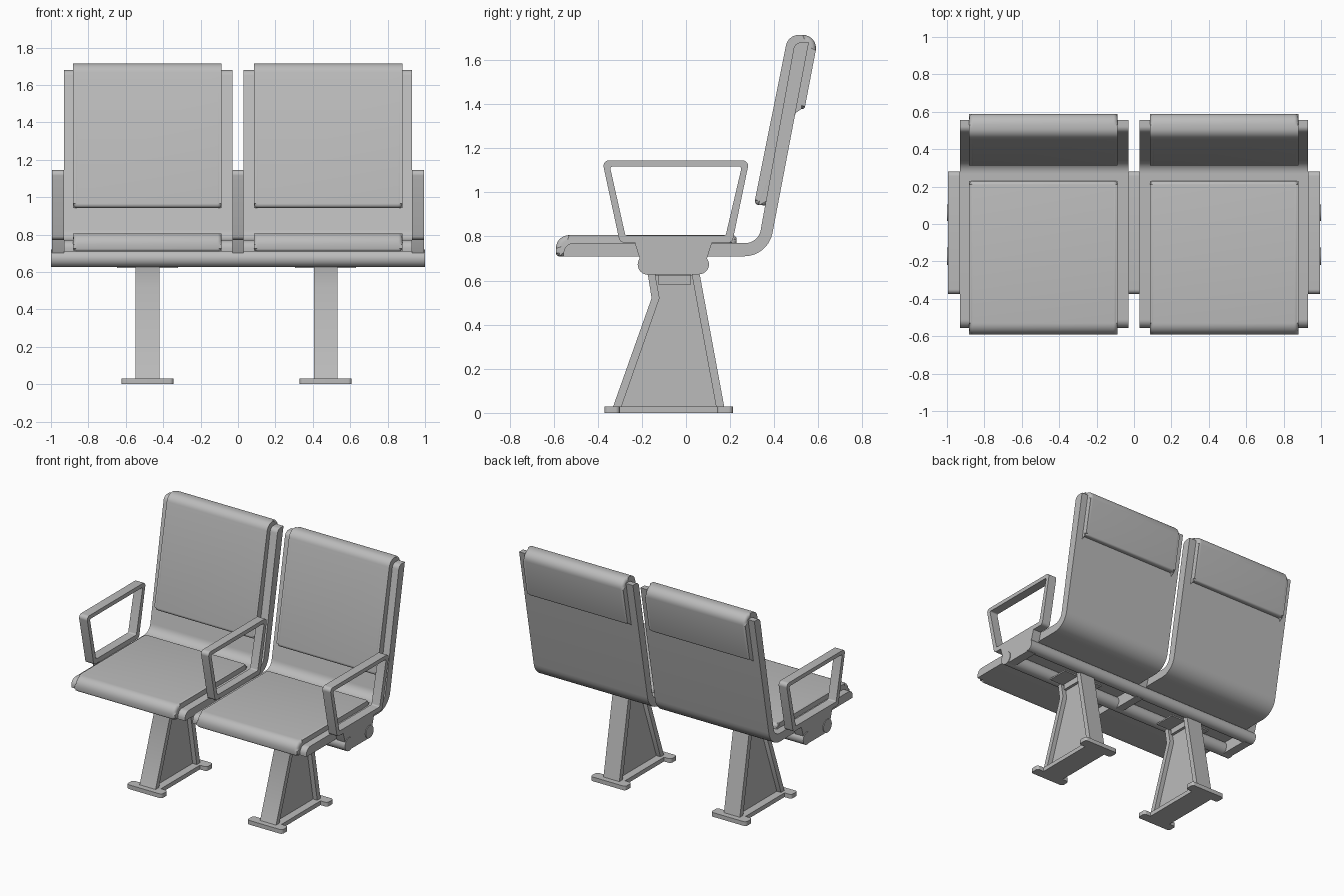
import bpy, bmesh, math
from mathutils import Vector

cube = bpy.data.objects.get("Cube")
if cube:
    bpy.data.objects.remove(cube, do_unlink=True)

grey = bpy.data.materials.new("light_grey")
grey.use_nodes = True
colour = (0.5, 0.5, 0.5, 1)
grey.diffuse_color = colour
grey.node_tree.nodes["Principled BSDF"].inputs["Base Color"].default_value = colour


def fillet(corners, steps=8):
    """Turn (a, b, radius) corners into a closed outline with true arcs."""
    out = []
    for i, (a, b, r) in enumerate(corners):
        p = Vector((a, b))
        if not r:
            out.append(p)
            continue
        u = (Vector(corners[i - 1][:2]) - p).normalized()
        v = (Vector(corners[(i + 1) % len(corners)][:2]) - p).normalized()
        half = u.angle(v) / 2
        centre = p + (u + v).normalized() * (r / math.sin(half))
        start = p + u * (r / math.tan(half)) - centre
        end = p + v * (r / math.tan(half)) - centre
        sweep = start.angle_signed(end)
        for k in range(steps + 1):
            t = -sweep * k / steps
            c, s = math.cos(t), math.sin(t)
            out.append(centre + Vector((start.x * c - start.y * s,
                                        start.x * s + start.y * c)))
    return out


def finish(name, bm):
    bmesh.ops.recalc_face_normals(bm, faces=bm.faces)
    mesh = bpy.data.meshes.new(name)
    bm.to_mesh(mesh)
    bm.free()
    mesh.materials.append(grey)
    for poly in mesh.polygons:
        poly.use_smooth = True
    mesh.set_sharp_from_angle(angle=math.radians(32))
    obj = bpy.data.objects.new(name, mesh)
    bpy.context.collection.objects.link(obj)
    return obj


def prism(name, corners, lo, hi, axis="x", hole=None, soft=0):
    """Extrude an outline along x (outline in y, z) or z (outline in x, y)."""
    bm = bmesh.new()

    def ring(points, d):
        return [bm.verts.new((d, p.x, p.y) if axis == "x" else (p.x, p.y, d))
                for p in points]

    def walls(a, b):
        for i in range(len(a)):
            bm.faces.new((a[i - 1], a[i], b[i], b[i - 1]))

    outline = fillet(corners)
    a, b = ring(outline, lo), ring(outline, hi)
    walls(a, b)
    if hole:
        inner = fillet(hole)
        c, d = ring(inner, lo), ring(inner, hi)
        walls(c, d)
        walls(a, c)
        walls(b, d)
    else:
        caps = [bm.faces.new(a), bm.faces.new(b)]
        if soft:
            rim = list({e for f in caps for e in f.edges})
            bmesh.ops.bevel(bm, geom=rim, offset=soft, segments=4,
                            profile=0.5, affect="EDGES", clamp_overlap=False)
    return finish(name, bm)


def bar(name, y, z, radius, lo, hi):
    circle = [(y + radius * math.cos(t * math.tau / 32),
               z + radius * math.sin(t * math.tau / 32), 0) for t in range(32)]
    return prism(name, circle, lo, hi)


def box(name, cx, half, y0, y1, z0, z1):
    return prism(name, [(y0, z0, 0), (y0, z1, 0), (y1, z1, 0), (y1, z0, 0)],
                 cx - half, cx + half)


# Side profiles
shell = [(-0.555, 0.71, 0), (-0.555, 0.77, 0.045), (0.328, 0.77, 0.07),
         (0.493, 1.68, 0.035), (0.557, 1.68, 0), (0.372, 0.71, 0.13)]
seat_pad = [(-0.54, 0.71, 0), (-0.59, 0.71, 0.015), (-0.59, 0.806, 0.06),
            (0.23, 0.806, 0.02), (0.23, 0.75, 0), (-0.5, 0.75, 0)]
back_pad = [(0.385, 0.94, 0), (0.308, 0.943, 0.02), (0.463, 1.714, 0.06),
            (0.602, 1.714, 0.06), (0.537, 1.375, 0.015), (0.48, 1.385, 0)]
arm_outer = [(-0.38, 1.145, 0.025), (0.287, 1.145, 0.025),
             (0.21, 0.772, 0.025), (-0.3, 0.772, 0.025)]
arm_inner = [(-0.345, 1.117, 0.01), (0.253, 1.117, 0.01),
             (0.18, 0.805, 0.01), (-0.275, 0.805, 0.01)]
bracket = [(-0.235, 0.78, 0), (-0.21, 0.7, 0), (-0.17, 0.628, 0),
           (0.06, 0.628, 0), (0.095, 0.7, 0), (0.12, 0.78, 0)]

# Two seats
for side, cx in (("right", -0.48), ("left", 0.48)):
    prism(side + "_seat_shell", shell, cx - 0.45, cx + 0.45)
    pad = cx + (-0.004 if cx < 0 else 0.002)
    prism(side + "_seat_cushion", seat_pad, pad - 0.397, pad + 0.397, soft=0.022)
    prism(side + "_back_cushion", back_pad, pad - 0.397, pad + 0.397, soft=0.022)

# Armrests with their brackets
for place, lo, hi in (("right", -0.995, -0.93), ("middle", -0.03, 0.03),
                      ("left", 0.93, 0.995)):
    prism(place + "_armrest", arm_outer, lo, hi, hole=arm_inner)
    prism(place + "_bracket", bracket, lo, hi)

# Cross bars
bar("front_cross_bar", -0.172, 0.673, 0.047, -1, 1)
bar("rear_cross_bar", 0.06, 0.673, 0.044, -1, 1)

# Legs
front_flange = [(-0.33, 0.03, 0), (-0.156, 0.52, 0), (-0.175, 0.64, 0),
                (-0.142, 0.64, 0), (-0.12, 0.52, 0), (-0.292, 0.03, 0)]
rear_flange = [(0.136, 0.03, 0), (0.024, 0.64, 0), (0.06, 0.64, 0), (0.173, 0.03, 0)]
web = [(-0.31, 0.03, 0), (-0.138, 0.52, 0), (-0.155, 0.625, 0),
       (0.04, 0.625, 0), (0.15, 0.03, 0)]
for side, cx in (("right", -0.484), ("left", 0.469)):
    prism(side + "_leg_front_flange", front_flange, cx - 0.063, cx + 0.063)
    prism(side + "_leg_rear_flange", rear_flange, cx - 0.063, cx + 0.063)
    prism(side + "_leg_web", web, cx - 0.03, cx + 0.03)
    box(side + "_leg_saddle", cx, 0.05, -0.125, 0.02, 0.58, 0.625)
    box(side + "_mounting_plate", cx, 0.163, -0.14, 0.02, 0.622, 0.632)
    # Foot plate with wide tabs at both ends
    half = [(0.139, -0.37, 0.02), (0.139, -0.3, 0.02),
            (0.085, -0.3, 0), (0.085, 0.14, 0),
            (0.139, 0.14, 0.02), (0.139, 0.213, 0.02)]
    foot = [(cx + x, y, r) for x, y, r in half]
    foot += [(cx - x, y, r) for x, y, r in reversed(half)]
    prism(side + "_foot_plate", foot, 0, 0.03, axis="z")
